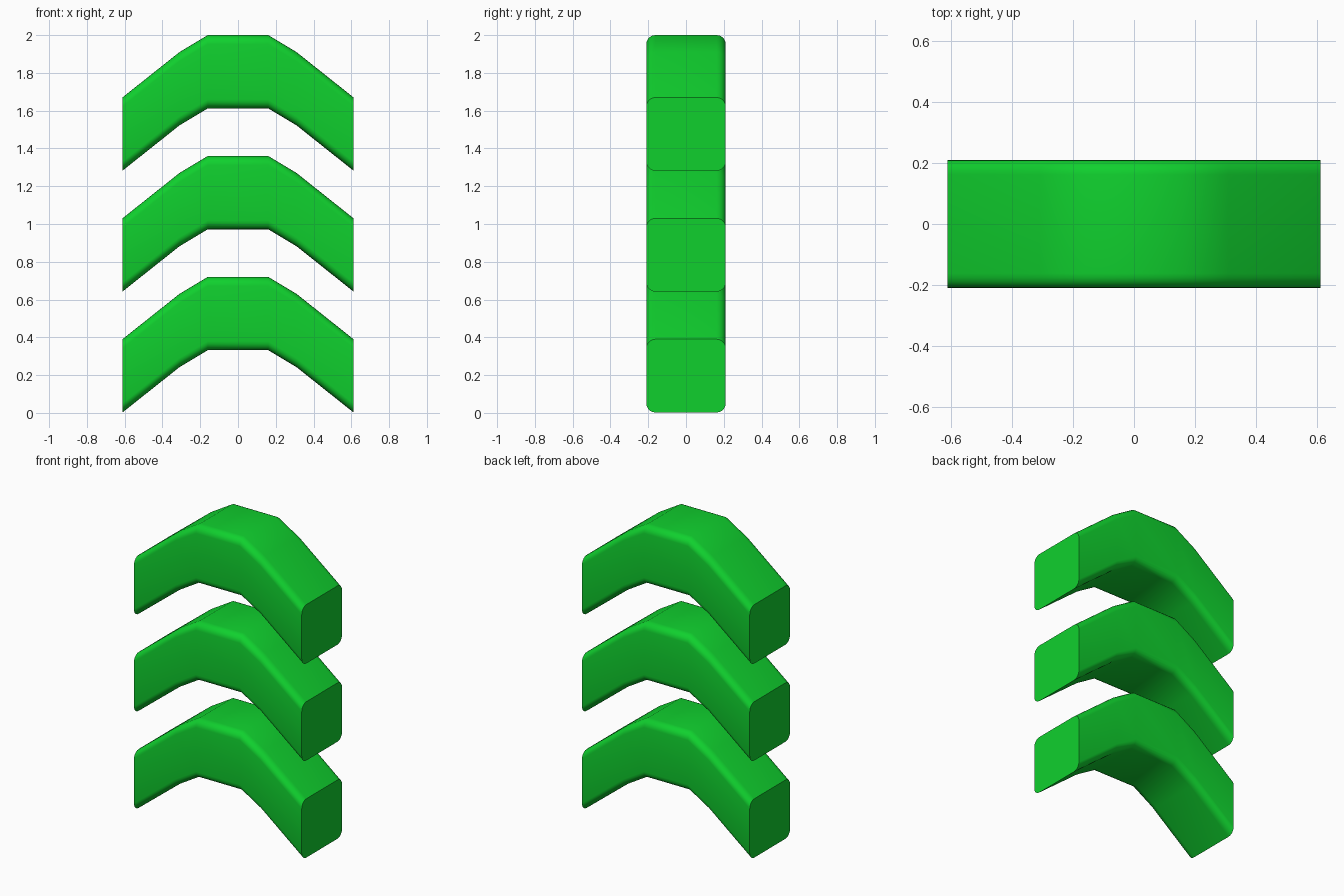
import bpy
import bmesh
import math

cube = bpy.data.objects.get("Cube")
if cube:
    bpy.data.objects.remove(cube, do_unlink=True)

# Single green finish
green = bpy.data.materials.new("bright green")
green.use_nodes = True
colour = (0.005, 0.63, 0.027, 1.0)
green.diffuse_color = colour
green.node_tree.nodes["Principled BSDF"].inputs["Base Color"].default_value = colour

HALF_DEPTH, HEIGHT, RADIUS, STEPS = 0.21, 0.388, 0.048, 5
PITCH = 0.64

# Top edge of one chevron as (x, drop below its peak), mirrored to both sides
half = [(0.16, 0.0), (0.31, 0.09), (0.612, 0.33)]
path = [(-x, d) for x, d in reversed(half)] + half


def rounded_section():
    """Rounded rectangle in (y, z), counter-clockwise, with its top at z = 0."""
    points = []
    cy, cz = HALF_DEPTH - RADIUS, HEIGHT / 2 - RADIUS
    for corner, (sy, sz) in enumerate([(1, 1), (-1, 1), (-1, -1), (1, -1)]):
        for i in range(STEPS + 1):
            a = math.radians(90 * (corner + i / STEPS))
            points.append((sy * cy + RADIUS * math.cos(a),
                           sz * cz + RADIUS * math.sin(a) - HEIGHT / 2))
    return points


def chevron(name, peak):
    """Sweep the section along the path, keeping both ends vertical."""
    bm = bmesh.new()
    section = rounded_section()
    rings = [[bm.verts.new((x, y, peak - drop + z)) for y, z in section]
             for x, drop in path]
    n = len(section)
    for a, b in zip(rings, rings[1:]):
        for i in range(n):
            j = (i + 1) % n
            bm.faces.new((a[i], a[j], b[j], b[i]))
    bm.faces.new(rings[0])
    bm.faces.new(rings[-1])
    bmesh.ops.recalc_face_normals(bm, faces=bm.faces[:])
    mesh = bpy.data.meshes.new(name)
    bm.to_mesh(mesh)
    bm.free()
    mesh.materials.append(green)
    obj = bpy.data.objects.new(name, mesh)
    bpy.context.collection.objects.link(obj)
    # Soft bends and rounded edges, crisp end caps
    bpy.ops.object.select_all(action="DESELECT")
    obj.select_set(True)
    bpy.context.view_layer.objects.active = obj
    bpy.ops.object.shade_smooth_by_angle(angle=math.radians(45))
    return obj


# Three stacked chevrons
for level, name in enumerate(["lower_chevron", "middle_chevron", "upper_chevron"]):
    chevron(name, 2.0 - PITCH * (2 - level))
